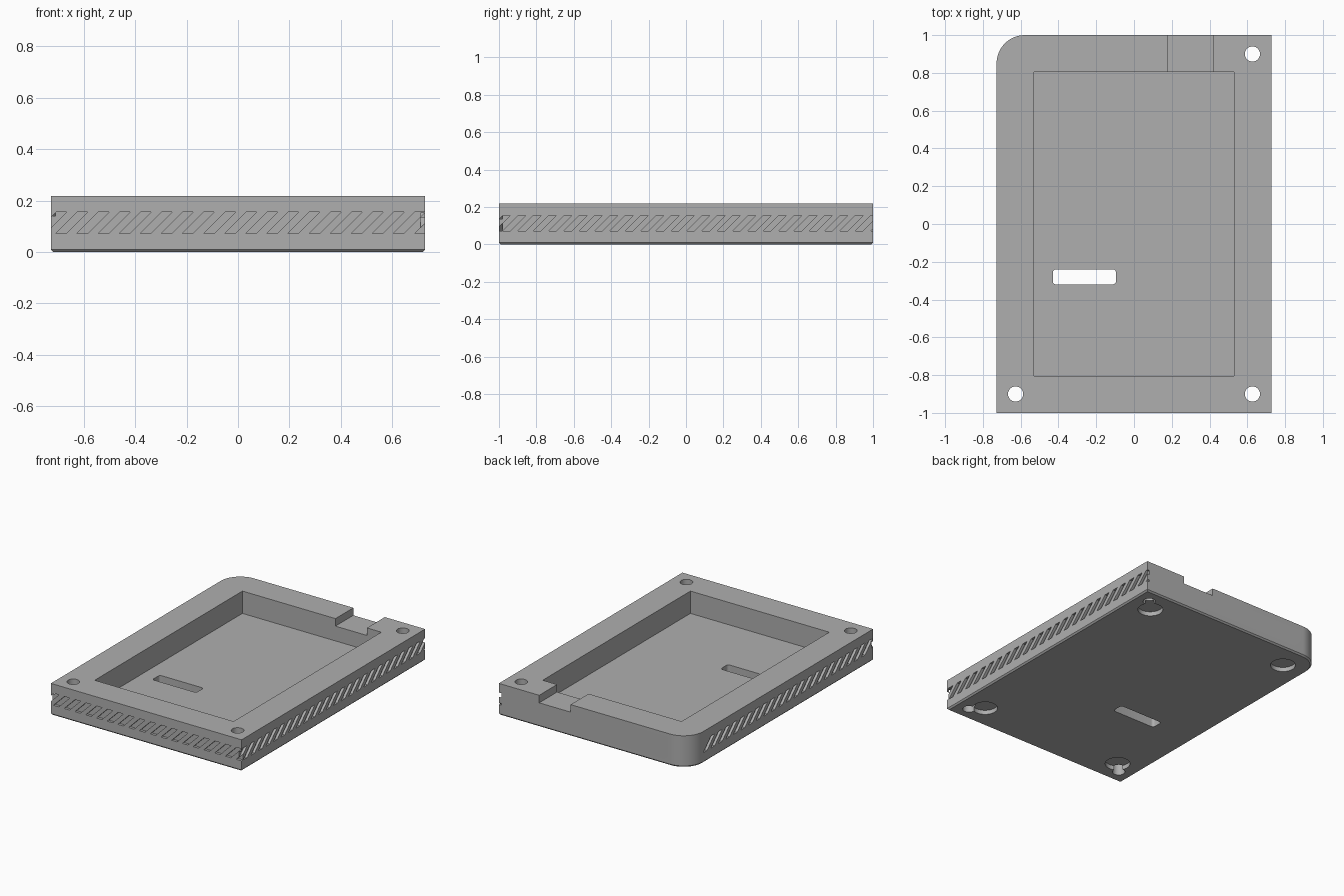
import bpy, bmesh, math
from mathutils import Matrix, Vector

if "Cube" in bpy.data.objects:
    bpy.data.objects.remove(bpy.data.objects["Cube"], do_unlink=True)

HX, HY, H = 0.7275, 1.0, 0.218       # half width, half length, height
CORNER = 0.15                        # rounded corner radius
LOW, HIGH = 0.072, 0.155             # groove band
PITCH, WIDTH, DEPTH = 0.082, 0.041, 0.018

grey = bpy.data.materials.new("plain grey")
grey.use_nodes = True
colour = (0.43, 0.43, 0.43, 1)
grey.diffuse_color = colour
grey.node_tree.nodes["Principled BSDF"].inputs["Base Color"].default_value = colour


def add_prism(bm, points, offset):
    """Extrude a closed outline along an offset vector."""
    face = bm.faces.new([bm.verts.new(p) for p in points])
    new = bmesh.ops.extrude_face_region(bm, geom=[face])["geom"]
    bmesh.ops.translate(bm, vec=offset, verts=[v for v in new if isinstance(v, bmesh.types.BMVert)])


def make_object(name, bm):
    bmesh.ops.recalc_face_normals(bm, faces=bm.faces)
    mesh = bpy.data.meshes.new(name)
    bm.to_mesh(mesh)
    bm.free()
    mesh.materials.append(grey)
    obj = bpy.data.objects.new(name, mesh)
    bpy.context.collection.objects.link(obj)
    return obj


def arc(cx, cy, r, start, end, steps):
    return [(cx + r * math.cos(math.radians(start + (end - start) * i / steps)),
             cy + r * math.sin(math.radians(start + (end - start) * i / steps)))
            for i in range(steps + 1)]


def rounded_box(x0, x1, y0, y1, r):
    return (arc(x1 - r, y1 - r, r, 0, 90, 6) + arc(x0 + r, y1 - r, r, 90, 180, 6)
            + arc(x0 + r, y0 + r, r, 180, 270, 6) + arc(x1 - r, y0 + r, r, 270, 360, 6))


def circle(cx, cy, r):
    return arc(cx, cy, r, 0, 360, 40)[:-1]


def cut(body, name, shapes):
    """Subtract prisms, each an outline with a bottom and a top height."""
    bm = bmesh.new()
    for outline, z0, z1 in shapes:
        add_prism(bm, [(x, y, z0) for x, y in outline], Vector((0, 0, z1 - z0)))
    subtract(body, make_object(name, bm))


def subtract(body, cutter):
    cutter.hide_render = True
    mod = body.modifiers.new("cut", "BOOLEAN")
    mod.operation = "DIFFERENCE"
    mod.solver = "EXACT"
    mod.object = cutter
    bpy.context.view_layer.objects.active = body
    bpy.ops.object.modifier_apply(modifier=mod.name)
    bpy.data.objects.remove(cutter, do_unlink=True)


# Case: slab with one rounded corner and a chamfered underside
bm = bmesh.new()
outline = ([(-HX, -HY), (HX, -HY), (HX, HY)]
           + arc(-HX + CORNER, HY - CORNER, CORNER, 90, 180, 20))
add_prism(bm, [(x, y, 0) for x, y in outline], Vector((0, 0, H)))
bottom = [e for e in bm.edges if all(v.co.z < 0.001 for v in e.verts)]
bmesh.ops.bevel(bm, geom=bottom, offset=0.01, segments=1, affect="EDGES")
case = make_object("case", bm)

# Main pocket, then the cable notch in the back wall
cut(case, "pocket_cutter", [([(-0.53, -0.805), (0.53, -0.805), (0.53, 0.805), (-0.53, 0.805)], 0.064, 0.4)])
cut(case, "notch_cutter", [([(0.18, 0.7), (0.42, 0.7), (0.42, 1.1), (0.18, 1.1)], 0.166, 0.4)])

# Slot and screw holes through the case
holes = [(0.627, 0.9), (0.627, -0.9), (-0.627, -0.9)]
cut(case, "hole_cutter", [(rounded_box(-0.43, -0.095, -0.32, -0.24, 0.018), -0.1, 0.4)]
    + [(circle(x, y, 0.04), -0.1, 0.4) for x, y in holes])

# Shallow foot recesses underneath
cut(case, "foot_cutter", [(circle(0.555 * sx, 0.825 * sy, 0.08), -0.1, 0.03)
                          for sx in (-1, 1) for sy in (-1, 1)])


# Slanted grooves: angle of the side, its distance, and the run along it
def cut_grooves(angle, distance, start, end, whole):
    bm = bmesh.new()
    slant = HIGH - LOW
    t = start if whole else start - slant + WIDTH / 2
    while t + WIDTH + (slant if whole else 0) <= end + (0 if whole else WIDTH):
        points = [(t, LOW), (t + WIDTH, LOW), (t + WIDTH + slant, HIGH), (t + slant, HIGH)]
        add_prism(bm, [(a, -distance - 0.05, z) for a, z in points], Vector((0, 0.05 + DEPTH, 0)))
        t += PITCH
    bm.transform(Matrix.Rotation(math.radians(angle), 4, "Z"))
    subtract(case, make_object("groove_cutter", bm))


cut_grooves(0, HY, -HX, HX, False)                       # front
cut_grooves(90, HX, -HY, HY, False)                      # +x side
cut_grooves(180, HY, -HX, HX - CORNER + 0.01, True)      # back
cut_grooves(270, HX, -HY + CORNER, HY, True)             # -x side

# Smooth the round parts, keep the edges sharp
bpy.ops.object.select_all(action="DESELECT")
case.select_set(True)
bpy.context.view_layer.objects.active = case
bpy.ops.object.shade_smooth_by_angle(angle=math.radians(30))
